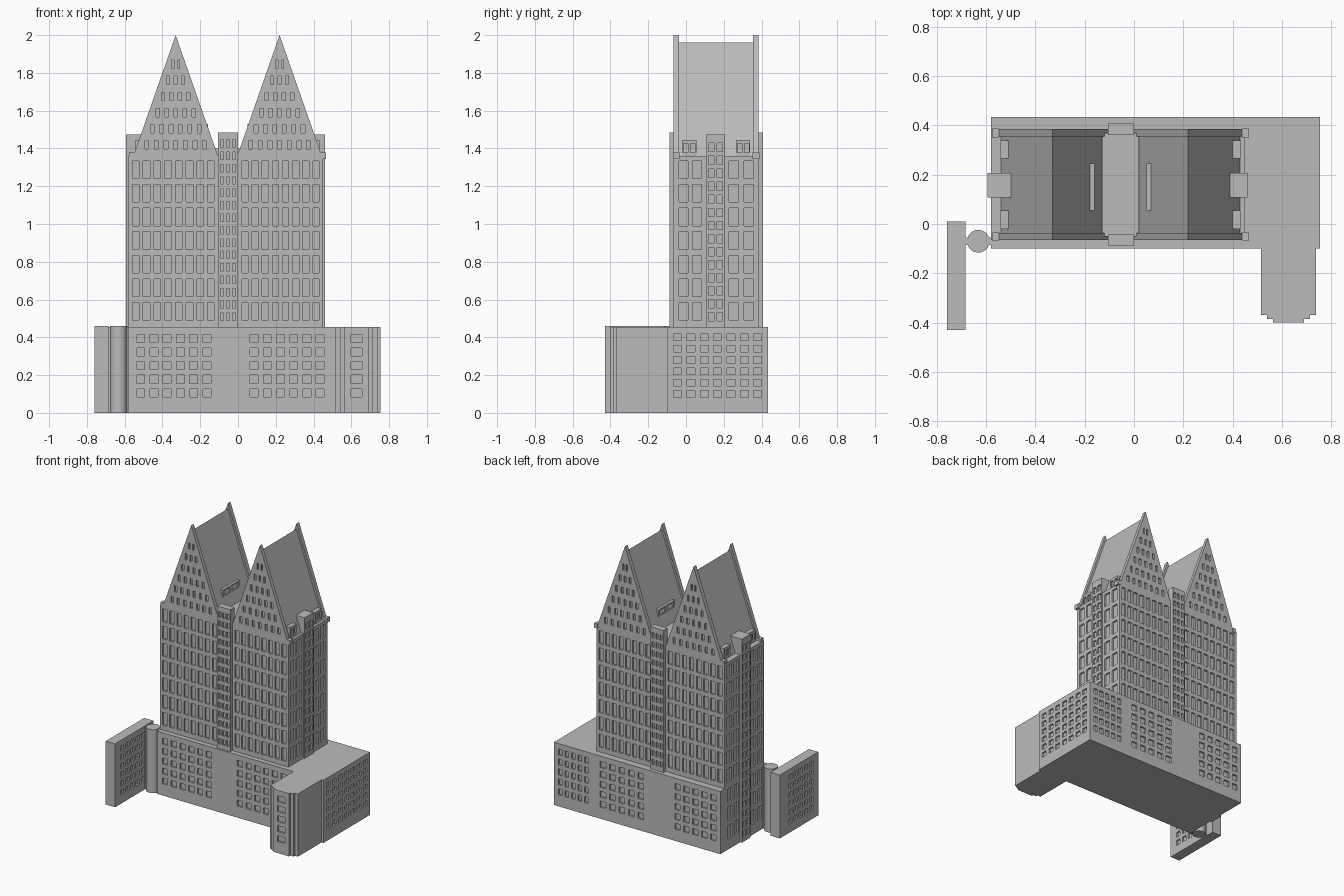
import bpy, bmesh
from mathutils import Vector

cube = bpy.data.objects.get("Cube")
if cube:
    bpy.data.objects.remove(cube, do_unlink=True)

stone = bpy.data.materials.new("grey stone")
stone.use_nodes = True
GREY = (0.5, 0.5, 0.5, 1)
stone.diffuse_color = GREY
stone.node_tree.nodes["Principled BSDF"].inputs["Base Color"].default_value = GREY

BASE, EAVE = 0.455, 1.36
FRONT, BACK = -0.065, 0.385
DEPTH = 0.012


def finish(name, bm):
    bmesh.ops.recalc_face_normals(bm, faces=bm.faces)
    mesh = bpy.data.meshes.new(name)
    bm.to_mesh(mesh)
    bm.free()
    ob = bpy.data.objects.new(name, mesh)
    mesh.materials.append(stone)
    bpy.context.collection.objects.link(ob)
    return ob


def add_box(bm, lo, hi):
    made = bmesh.ops.create_cube(bm, size=1)["verts"]
    for v in made:
        v.co = Vector([a + (c + 0.5) * (b - a) for a, b, c in zip(lo, hi, v.co)])


def box(name, x, y, z):
    bm = bmesh.new()
    add_box(bm, (x[0], y[0], z[0]), (x[1], y[1], z[1]))
    return finish(name, bm)


def prism(name, points, lo, hi, upright=False):
    """Extrude an outline along z (upright) or along y."""
    bm = bmesh.new()
    place = (lambda a, b, t: (a, b, t)) if upright else (lambda a, b, t: (a, t, b))
    face = bm.faces.new([bm.verts.new(place(a, b, lo)) for a, b in points])
    ext = bmesh.ops.extrude_face_region(bm, geom=[face])["geom"]
    move = Vector(place(0, 0, hi - lo))
    bmesh.ops.translate(bm, vec=move, verts=[g for g in ext if isinstance(g, bmesh.types.BMVert)])
    return finish(name, bm)


def grid(axis, plane, across, cols, height, rows, fill=(0.6, 0.6)):
    """Window boxes straddling a wall plane that faces along x or y."""
    du, dz = (across[1] - across[0]) / cols, (height[1] - height[0]) / rows
    out = []
    for i in range(cols):
        for j in range(rows):
            u, z = across[0] + (i + 0.5) * du, height[0] + (j + 0.5) * dz
            hu, hz = du * fill[0] / 2, dz * fill[1] / 2
            a, b = (u - hu, u + hu), (plane - DEPTH, plane + DEPTH)
            x, y = (b, a) if axis == "x" else (a, b)
            out.append(((x[0], y[0], z - hz), (x[1], y[1], z + hz)))
    return out


def cut(ob, windows):
    bm = bmesh.new()
    for lo, hi in windows:
        add_box(bm, lo, hi)
    cutter = finish("window_cutter", bm)
    cutter.hide_render = True
    mod = ob.modifiers.new("windows", "BOOLEAN")
    mod.operation, mod.solver, mod.object = "DIFFERENCE", "EXACT", cutter
    bpy.context.view_layer.objects.active = ob
    bpy.ops.object.modifier_apply(modifier=mod.name)
    bpy.data.objects.remove(cutter, do_unlink=True)


# Long base block
base = box("base_block", (-0.58, 0.755), (-0.1, 0.435), (0, BASE))
rows = (0.07, 0.43)
wins = []
for span in ((-0.55, -0.13), (0.05, 0.47)):
    wins += grid("y", -0.1, span, 6, rows, 5)
for span in ((-0.56, -0.2), (0.02, 0.4), (0.47, 0.73)):
    wins += grid("y", 0.435, span, 5, rows, 5)
wins += grid("x", 0.755, (-0.08, 0.415), 7, rows, 6)
for span in ((-0.05, 0.095), (0.215, 0.36)):
    wins += grid("x", -0.58, span, 2, (0.06, BASE), 3, (0.65, 0.75))
cut(base, wins)

# Front wing with a stepped end
half = [(0.0625, -0.4), (0.0625, -0.385), (0.0875, -0.385), (0.0875, -0.37), (0.1125, -0.37), (0.1125, -0.09)]
mid = 0.6275
outline = [(mid + x, y) for x, y in half] + [(mid - x, y) for x, y in reversed(half)]
wing = prism("front_wing", outline, 0, BASE, upright=True)
cut(wing, grid("y", -0.4, (mid - 0.05, mid + 0.05), 1, rows, 5))

# Detached slab, round stair turret and links
slab = box("side_slab", (-0.76, -0.685), (-0.43, 0.01), (0, 0.46))
wins = []
for plane in (-0.76, -0.685):
    wins += grid("x", plane, (-0.38, -0.08), 5, (0.05, 0.43), 6)
cut(slab, wins)
bm = bmesh.new()
bmesh.ops.create_cone(bm, cap_ends=True, segments=32, radius1=0.046, radius2=0.046, depth=0.46)
bmesh.ops.translate(bm, vec=(-0.632, -0.07, 0.23), verts=bm.verts)
turret = finish("stair_turret", bm)
bpy.ops.object.select_all(action="DESELECT")
turret.select_set(True)
bpy.context.view_layer.objects.active = turret
bpy.ops.object.shade_smooth_by_angle()
box("turret_link", (-0.69, -0.57), (-0.085, -0.055), (0, BASE))

# Tower body
body = box("tower_body", (-0.58, 0.45), (FRONT, BACK), (BASE, EAVE))
wins = []
for plane in (FRONT, BACK):
    for span in ((-0.57, -0.115), (0.01, 0.44)):
        wins += grid("y", plane, span, 8, (BASE + 0.02, EAVE - 0.01), 7, (0.62, 0.75))
for plane in (-0.58, 0.45):
    for span in ((-0.05, 0.095), (0.215, 0.37)):
        wins += grid("x", plane, span, 2, (BASE + 0.02, EAVE - 0.01), 7, (0.65, 0.75))
cut(body, wins)

# Valley between the two roofs, and the central bays front and back
box("valley_roof", (-0.13, 0.02), (-0.05, 0.37), (EAVE, 1.4))
for name, y, face in (("front_bay", (-0.088, -0.042), -0.088), ("back_bay", (0.362, 0.408), 0.408)):
    bay = box(name, (-0.105, 0), y, (BASE, 1.485))
    cut(bay, grid("y", face, (-0.1, -0.005), 3, (BASE + 0.02, 1.46), 15, (0.55, 0.6)))

# Side bays; the one on the flush side runs to the ground
for name, x, face, bottom, n in (("right_bay", (-0.594, -0.5), -0.594, 0, 20),
                                 ("left_bay", (0.39, 0.46), 0.46, BASE, 14)):
    bay = box(name, x, (0.107, 0.207), (bottom, 1.475))
    cut(bay, grid("x", face, (0.112, 0.202), 2, (bottom + 0.02, 1.44), n, (0.65, 0.65)))

# Twin steep roofs with gable walls and dormers
SLOPE = 0.35
for side, cx, inward in (("right", -0.33, 1), ("left", 0.22, -1)):
    def tri(top, low):
        w = (top - low) * SLOPE
        return [(cx - w, low), (cx + w, low), (cx, top)]
    prism(side + "_roof", tri(1.96, EAVE), -0.045, 0.365)
    for end, y0, y1, face in (("front", FRONT, -0.037, FRONT), ("back", 0.355, BACK, BACK)):
        gable = prism(f"{side}_{end}_gable", tri(2.0, EAVE), y0, y1)
        wins = []
        for k in range(6):
            z = EAVE + 0.03 + k * 0.085
            width = (2.0 - z - 0.07) * SLOPE - 0.01
            n = max(1, 7 - k)
            wins += grid("y", face, (cx - width, cx + width), n, (z, z + 0.06), 1, (0.4, 0.75))
        cut(gable, wins)
        # Kneeler stone at the foot of the outer gable edge
        k = cx - inward * 0.232
        box(f"{side}_{end}_kneeler", (k - 0.014, k + 0.014), (y0 - 0.003, y1 + 0.003), (1.345, 1.378))
    # Small dormers along the outer eave
    outer, inner = cx - inward * 0.212, cx - inward * 0.15
    for i, y in enumerate(((-0.02, 0.055), (0.265, 0.34))):
        dormer = box(f"{side}_eave_dormer_{i + 1}", sorted((outer, inner)), y, (EAVE, 1.445))
        cut(dormer, grid("x", outer, y, 2, (EAVE + 0.01, 1.435), 1, (0.65, 0.7)))
    # Long dormer facing the valley
    face, rear = cx + inward * 0.17, cx + inward * 0.12
    dormer = box(side + "_valley_dormer", sorted((face, rear)), (0.055, 0.245), (1.45, 1.53))
    cut(dormer, grid("x", face, (0.06, 0.24), 2, (1.475, 1.53), 1, (0.7, 0.6)))
